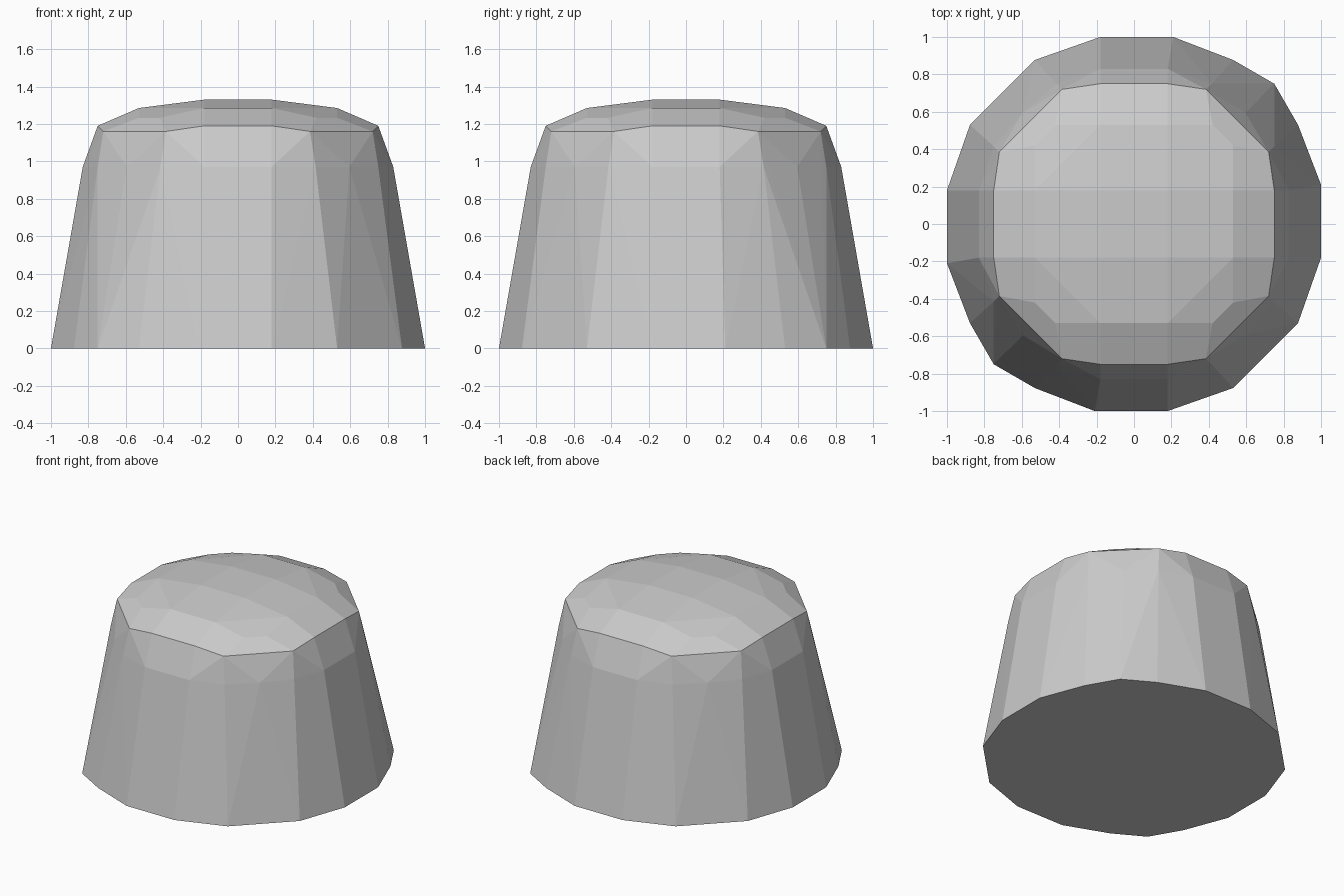
import bpy, bmesh

if "Cube" in bpy.data.objects:
    bpy.data.objects.remove(bpy.data.objects["Cube"])


def eightfold(a, b, z):
    """All sign flips and x/y swaps of one point."""
    return {(sx * p, sy * q, z) for p, q in ((a, b), (b, a))
            for sx in (-1, 1) for sy in (-1, 1)}


points = set()

# Domed top, shoulder and upper side rings
for a, b, z in [(0.18, 0.18, 1.33), (0.18, 0.53, 1.285), (0.42, 0.53, 1.233),
                (0.18, 0.75, 1.19), (0.385, 0.72, 1.16),
                (0.18, 0.83, 0.97), (0.415, 0.75, 0.97), (0.595, 0.595, 0.97)]:
    points |= eightfold(a, b, z)

# Slightly irregular base outline, repeated by half turn and diagonal swap
points |= eightfold(0.53, 0.877, 0)
for s in (-1, 1):
    for x, y in [(0.21, 1.0), (-0.18, 1.0), (0.75, 0.75)]:
        points |= {(s * x, s * y, 0), (s * y, s * x, 0)}

# Faceted shell wrapped round the rings
bm = bmesh.new()
for p in sorted(points):
    bm.verts.new(p)
hull = bmesh.ops.convex_hull(bm, input=bm.verts[:])
loose = {g for g in hull["geom_interior"] + hull["geom_unused"]
         if isinstance(g, bmesh.types.BMVert)}
bmesh.ops.delete(bm, geom=list(loose), context='VERTS')
bmesh.ops.dissolve_limit(bm, angle_limit=0.01, verts=bm.verts[:], edges=bm.edges[:])
bmesh.ops.recalc_face_normals(bm, faces=bm.faces[:])

mesh = bpy.data.meshes.new("domed_tapered_block")
bm.to_mesh(mesh)
bm.free()
bpy.context.collection.objects.link(bpy.data.objects.new("domed_tapered_block", mesh))
